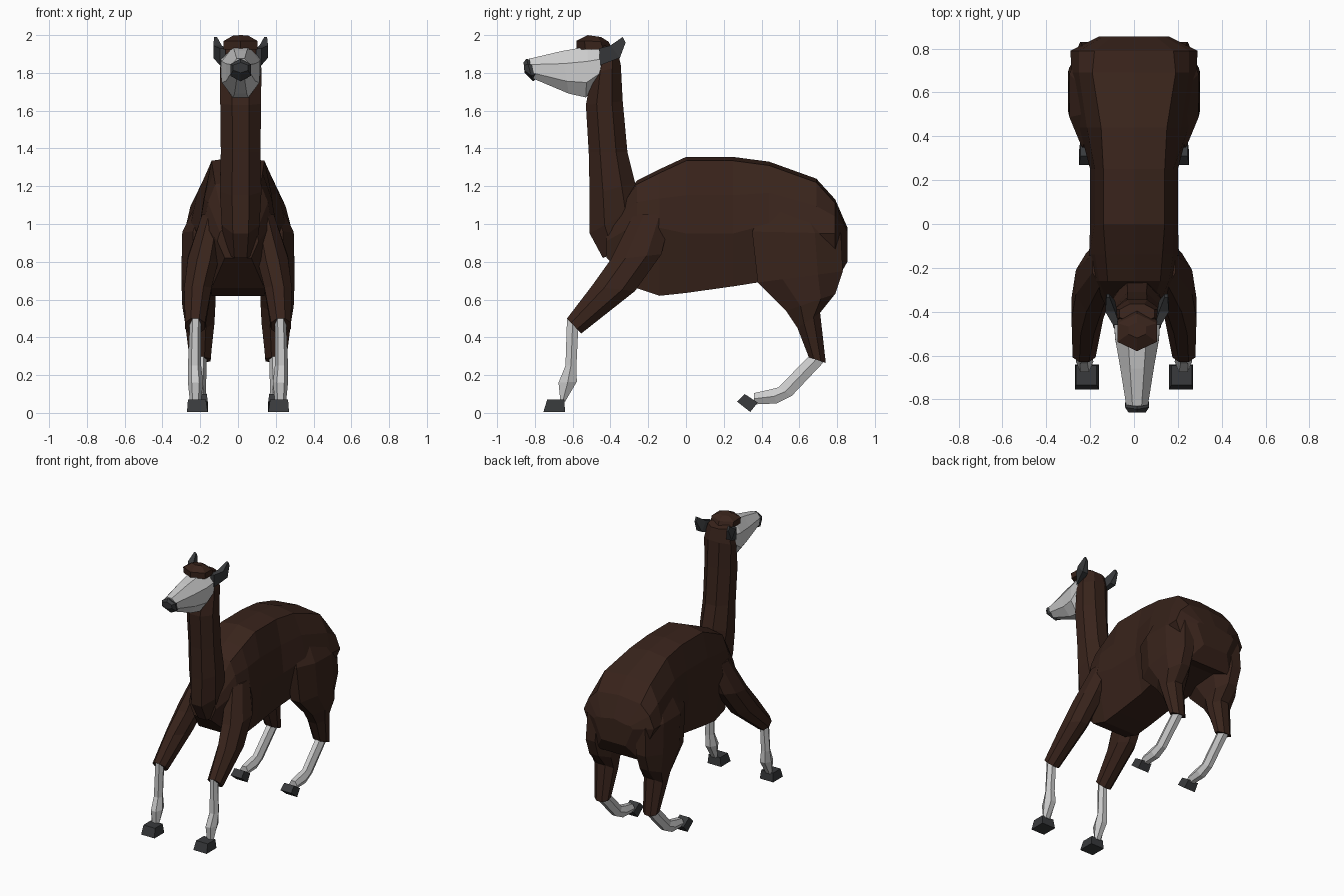
import bpy, bmesh, math


def material(name, rgb):
    m = bpy.data.materials.new(name)
    m.diffuse_color = (*rgb, 1)
    return m


BROWN = material("brown_wool", (0.04, 0.017, 0.011))
DARK = material("dark_horn", (0.04, 0.042, 0.045))
PALE = material("pale_hair", (0.62, 0.62, 0.62))


def skin(name, rings, mat, mirror=False, offset=0):
    """Join rings of equal point count into a closed flat-shaded solid."""
    bm = bmesh.new()
    loops = [[bm.verts.new(p) for p in r] for r in rings]
    n = len(loops[0])
    for a, b in zip(loops, loops[1:]):
        for i in range(n):
            j = (i + 1) % n
            bm.faces.new((a[i], a[j], b[j], b[i]))
    bm.faces.new(loops[0])
    bm.faces.new(loops[-1])
    bmesh.ops.recalc_face_normals(bm, faces=bm.faces)
    me = bpy.data.meshes.new(name)
    bm.to_mesh(me)
    bm.free()
    me.materials.append(mat)
    ob = bpy.data.objects.new(name, me)
    ob.location.x = offset
    bpy.context.collection.objects.link(ob)
    if mirror:
        ob.modifiers.new("mirror", 'MIRROR').use_mirror_merge = False
    return ob


def limb(name, spec, mat, n=8, phase=0.5, **kw):
    """spec rows: side-view edge points (y1, z1, y2, z2), then x range."""
    ang = [2 * math.pi * (i + phase) / n for i in range(n)]
    mc = max(abs(math.cos(a)) for a in ang)
    ms = max(abs(math.sin(a)) for a in ang)
    rings = []
    for y1, z1, y2, z2, x1, x2 in spec:
        rings.append([((x1 + x2) / 2 + (x2 - x1) / 2 * math.sin(a) / ms,
                       (y1 + y2) / 2 + (y1 - y2) / 2 * math.cos(a) / mc,
                       (z1 + z2) / 2 + (z1 - z2) / 2 * math.cos(a) / mc)
                      for a in ang])
    return skin(name, rings, mat, **kw)


# Body: y, top z, top half width, middle half width, middle z, bottom half width, bottom z
body = [(-0.42, 1.00, .07, .11, .91, .07, .82),
        (-0.26, 1.23, .12, .18, 1.0, .14, .66),
        (-0.14, 1.29, .13, .205, .98, .14, .62),
        (0.00, 1.355, .14, .20, .95, .14, .635),
        (0.25, 1.355, .14, .20, .95, .14, .67),
        (0.44, 1.33, .15, .25, 1.0, .16, .70),
        (0.69, 1.24, .19, .285, .95, .18, .72),
        (0.79, 1.13, .18, .29, .95, .18, .69),
        (0.855, 0.98, .10, .16, .94, .10, .80)]
rings = []
for y, zt, wt, wm, zm, wb, zb in body:
    half = [(wt, zt - .02), (wt * .35 + wm * .65, zt * .5 + zm * .5),
            (wm, zm), (wb, zb)]
    rings.append([(0, y, zt)] + [(x, y, z) for x, z in half]
                 + [(-x, y, z) for x, z in reversed(half)])
skin("body", rings, BROWN)

# Neck and head, set slightly off the centre line
OFF = 0.014
limb("neck", [(-.44, .82, -.25, .90, -.08, .08),
              (-.51, .95, -.24, 1.10, -.10, .10),
              (-.51, 1.15, -.27, 1.22, -.11, .11),
              (-.515, 1.38, -.31, 1.38, -.105, .105),
              (-.53, 1.63, -.335, 1.65, -.108, .108),
              (-.50, 1.79, -.345, 1.84, -.11, .11),
              (-.45, 1.95, -.365, 1.93, -.08, .08)], BROWN, offset=OFF)
limb("face", [(-.83, 1.875, -.81, 1.77, -.05, .05),
              (-.66, 1.915, -.62, 1.69, -.078, .078),
              (-.52, 1.94, -.53, 1.67, -.10, .10),
              (-.43, 1.93, -.47, 1.74, -.105, .105)], PALE, offset=OFF)
limb("nose", [(-.86, 1.855, -.855, 1.80, -.04, .04),
              (-.845, 1.875, -.81, 1.755, -.055, .055),
              (-.81, 1.865, -.79, 1.77, -.05, .05)], DARK, n=6, phase=0, offset=OFF)
limb("hair_tuft", [(-.58, 1.925, -.39, 1.925, -.09, .09),
                   (-.58, 1.97, -.41, 1.965, -.09, .09),
                   (-.52, 2.0, -.45, 1.99, -.04, .04)], BROWN, n=6, phase=0, offset=OFF)
limb("ears", [(-.46, 1.93, -.455, 1.84, .08, .11),
              (-.40, 1.945, -.35, 1.88, .10, .145),
              (-.335, 1.99, -.32, 1.96, .125, .14)], DARK, n=4,
     mirror=True, offset=OFF)

# Front legs
limb("front_upper_legs", [(-.28, 1.05, -.08, 1.05, .07, .19),
                          (-.40, .81, -.13, .84, .10, .265),
                          (-.50, .67, -.27, .645, .14, .285),
                          (-.63, .50, -.555, .42, .175, .28)], BROWN, mirror=True)
limb("front_shins", [(-.63, .50, -.57, .46, .195, .255),
                     (-.638, .25, -.58, .25, .195, .265),
                     (-.675, .16, -.578, .165, .185, .265),
                     (-.665, .06, -.64, .06, .195, .255)], PALE, n=6, mirror=True)
limb("front_hooves", [(-.735, .07, -.645, .07, .17, .265),
                      (-.755, .005, -.64, .005, .16, .27)], DARK, n=4, mirror=True)

# Hind legs
limb("hind_thighs", [(.42, 1.10, .70, 1.10, .10, .225),
                     (.35, .96, .82, .95, .10, .295),
                     (.38, .69, .83, .75, .115, .30),
                     (.53, .54, .79, .63, .12, .295),
                     (.59, .45, .71, .53, .125, .28),
                     (.65, .295, .74, .265, .145, .255)], BROWN, mirror=True)
limb("hind_shins", [(.65, .30, .735, .275, .165, .235),
                    (.49, .135, .56, .09, .17, .235),
                    (.45, .125, .48, .05, .165, .24),
                    (.36, .105, .36, .045, .17, .235)], PALE, n=6, mirror=True)
limb("hind_hooves", [(.31, .10, .38, .055, .165, .245),
                     (.27, .06, .34, .005, .16, .25)], DARK, n=4, mirror=True)
